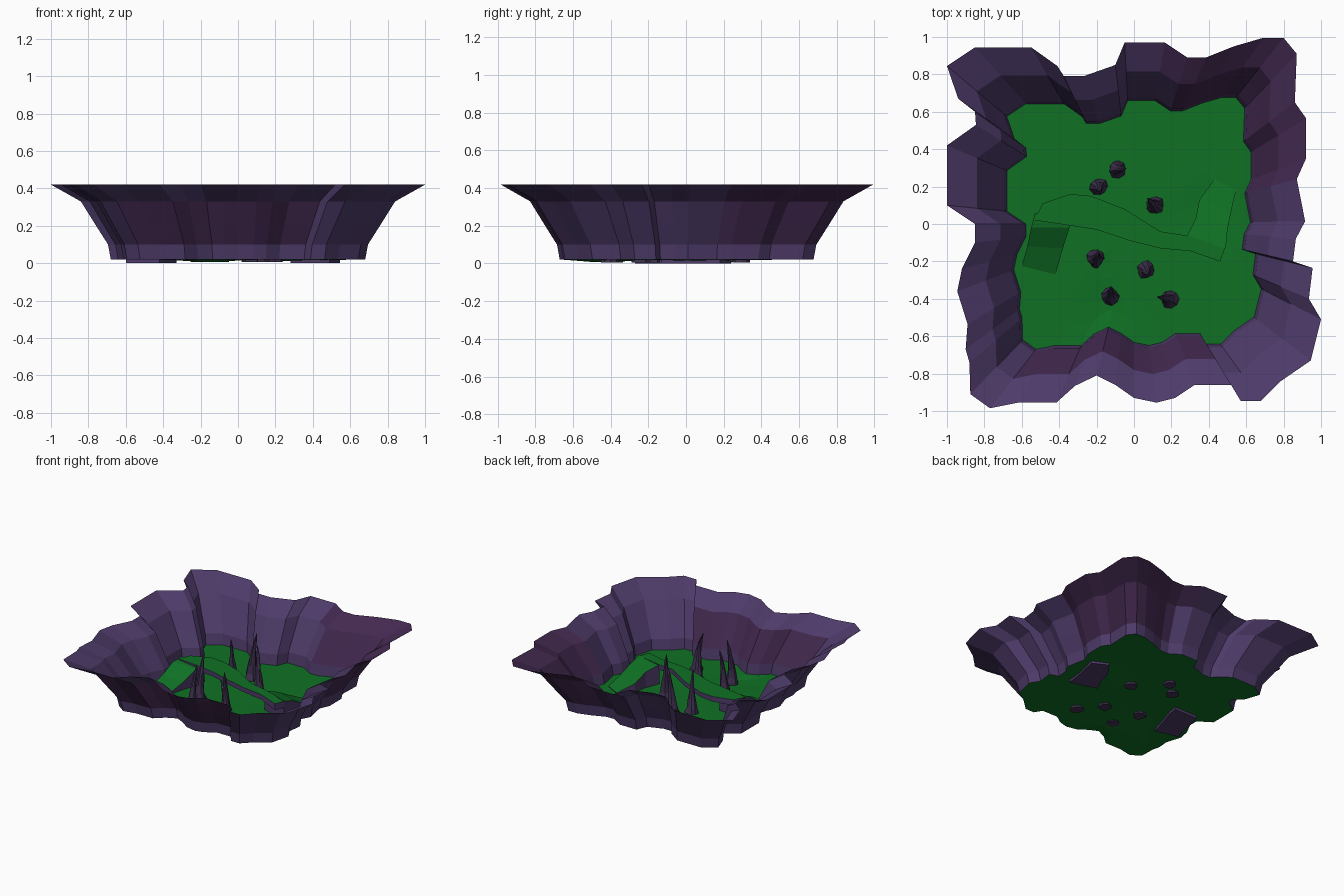
import bpy, bmesh, math, random
from mathutils import Vector

if "Cube" in bpy.data.objects:
    bpy.data.objects.remove(bpy.data.objects["Cube"])

random.seed(4)


def material(name, rgb):
    m = bpy.data.materials.new(name)
    m.diffuse_color = (*rgb, 1)
    m.use_nodes = True
    m.node_tree.nodes["Principled BSDF"].inputs["Base Color"].default_value = m.diffuse_color
    return m


ROCK = material("purple rock", (0.075, 0.043, 0.140))
PLUM = material("plum rock", (0.056, 0.022, 0.080))
SPIKE = material("dark spike rock", (0.052, 0.032, 0.085))
GRASS = material("green ground", (0.005, 0.165, 0.018))


def finish(name, bm, mats):
    me = bpy.data.meshes.new(name)
    bm.to_mesh(me)
    bm.free()
    for m in mats:
        me.materials.append(m)
    ob = bpy.data.objects.new(name, me)
    bpy.context.collection.objects.link(ob)
    return ob


def loft(bm, rings):
    """Quads between successive closed rings of points; returns vertex rings."""
    vr = [[bm.verts.new(p) for p in r] for r in rings]
    for a, b in zip(vr, vr[1:]):
        n = len(a)
        for i in range(n):
            j = (i + 1) % n
            bm.faces.new((a[i], a[j], b[j], b[i]))
    return vr


# Cliff outline at the rim, one side at a time
back = [(-1, .845), (-.85, .945), (-.55, .945), (-.41, .845), (-.375, .79),
        (-.27, .79), (-.1, .85), (-.05, .97), (.165, .97), (.285, .89),
        (.385, .89), (.535, .95), (.69, .995), (.8, .995)]
right = [(.87, .91), (.86, .65), (.92, .565), (.92, .35), (.87, .24),
         (.915, .015), (.865, -.08), (.85, -.2), (.955, -.235),
         (.935, -.4), (1, -.51), (.945, -.73)]
front = [(.785, -.84), (.68, -.945), (.57, -.945), (.52, -.86), (.325, -.86),
         (.22, -.93), (.12, -.955), (0, -.93), (-.1, -.86), (-.2, -.81),
         (-.315, -.865), (-.415, -.955), (-.62, -.955), (-.77, -.985)]
left = [(-.875, -.91), (-.88, -.74), (-.9, -.67), (-.89, -.535), (-.945, -.36),
        (-.92, -.24), (-.85, -.1), (-.85, 0), (-1, .1), (-1, .42),
        (-.845, .53), (-.85, .6), (-.94, .67)]
outline = back + right + front + left


def ring(scale, z):
    return [(x * scale, y * scale, z(x * scale, y * scale) if callable(z) else z)
            for x, y in outline]


# Flared cliff wall: the outline shrinks on the way down
bm = bmesh.new()
loft(bm, [ring(s, z) for s, z in ((1, .42), (.84, .33), (.765, .21), (.695, .10), (.68, .02))])
for f in bm.faces:
    c = f.calc_center_median()
    back_right = c.x > .2 and c.y > .12
    front_band = c.y < -.5 and -.6 < c.x < .35 and .09 < c.z < .34
    f.material_index = int((back_right and c.z > .09) or front_band)
finish("cliff_wall", bm, [ROCK, PLUM])


# Ground with two shallow dips
def ground_z(x, y):
    a = math.exp(-((x + .15) ** 2 + (y + .45) ** 2) / .03)
    b = math.exp(-((x - .36) ** 2 + (y - .05) ** 2) / .02)
    return .02 - .014 * max(a, b)


bm = bmesh.new()
inner = loft(bm, [ring(.68, .02)] + [ring(s, ground_z) for s in (.56, .44, .3, .15)])[-1]
mid = bm.verts.new((0, 0, .02))
for i, v in enumerate(inner):
    bm.faces.new((v, inner[(i + 1) % len(inner)], mid))
finish("ground", bm, [GRASS])


# Strips of path: left edge, right edge, top height and underside height
def path(name, sections):
    bm = bmesh.new()
    rings = [[(*a, zt), (*b, zt), (*b, zb), (*a, zb)] for a, b, zt, zb in sections]
    vr = loft(bm, rings)
    bm.faces.new(vr[0])
    bm.faces.new(vr[-1])
    bmesh.ops.recalc_face_normals(bm, faces=bm.faces)
    bm.normal_update()
    for f in bm.faces:
        f.material_index = 0 if f.normal.z > .3 else 1
    finish(name, bm, [GRASS, ROCK])


path("bridge", [
    ((-.53, .02), (-.49, .11), .165, .12),
    ((-.33, -.01), (-.34, .16), .17, .13),
    ((-.20, -.03), (-.23, .15), .17, .135),
    ((-.02, -.09), (-.05, .08), .175, .14),
    ((.14, -.13), (.14, -.04), .175, .14),
    ((.30, -.145), (.27, -.06), .17, .13),
    ((.46, -.20), (.49, -.12), .16, .11)])
path("left_ramp", [
    ((-.53, .06), (-.33, .06), .165, .0),
    ((-.55, -.02), (-.345, -.02), .15, .0),
    ((-.57, -.12), (-.38, -.13), .08, .0),
    ((-.60, -.225), (-.42, -.27), .022, .0)])
path("right_ramp", [
    ((.28, -.07), (.49, -.13), .165, .0),
    ((.33, .03), (.50, -.03), .13, .0),
    ((.35, .13), (.52, .07), .075, .0),
    ((.43, .24), (.545, .18), .022, .0)])

# Stalagmites: position, tip lean, height
spikes = [(-.09, .295, .05, 0, .40), (-.19, .2, .01, -.03, .36),
          (.11, .1, -.04, .04, .39), (-.205, -.185, .02, .035, .38),
          (.065, -.245, .01, -.03, .34), (-.13, -.385, .01, .05, .37),
          (.19, -.4, -.07, .01, .34)]
profile = [(.046, 0), (.047, .06), (.036, .16), (.027, .32), (.018, .55), (.011, .8)]
for k, (x, y, lx, ly, h) in enumerate(spikes):
    bm = bmesh.new()
    rings = []
    for r, t in profile:
        rings.append([])
        for i in range(9):
            a = math.tau * i / 9
            q = r * random.uniform(.85, 1.15)
            rings[-1].append((x + lx * t * t + q * math.cos(a),
                              y + ly * t * t + q * math.sin(a), .005 + h * t))
    vr = loft(bm, rings)
    tip = bm.verts.new(Vector((x + lx, y + ly, h)))
    for i in range(9):
        bm.faces.new((vr[-1][i], vr[-1][(i + 1) % 9], tip))
    bm.faces.new(vr[0][::-1])
    finish(f"stalagmite_{k + 1}", bm, [SPIKE])
